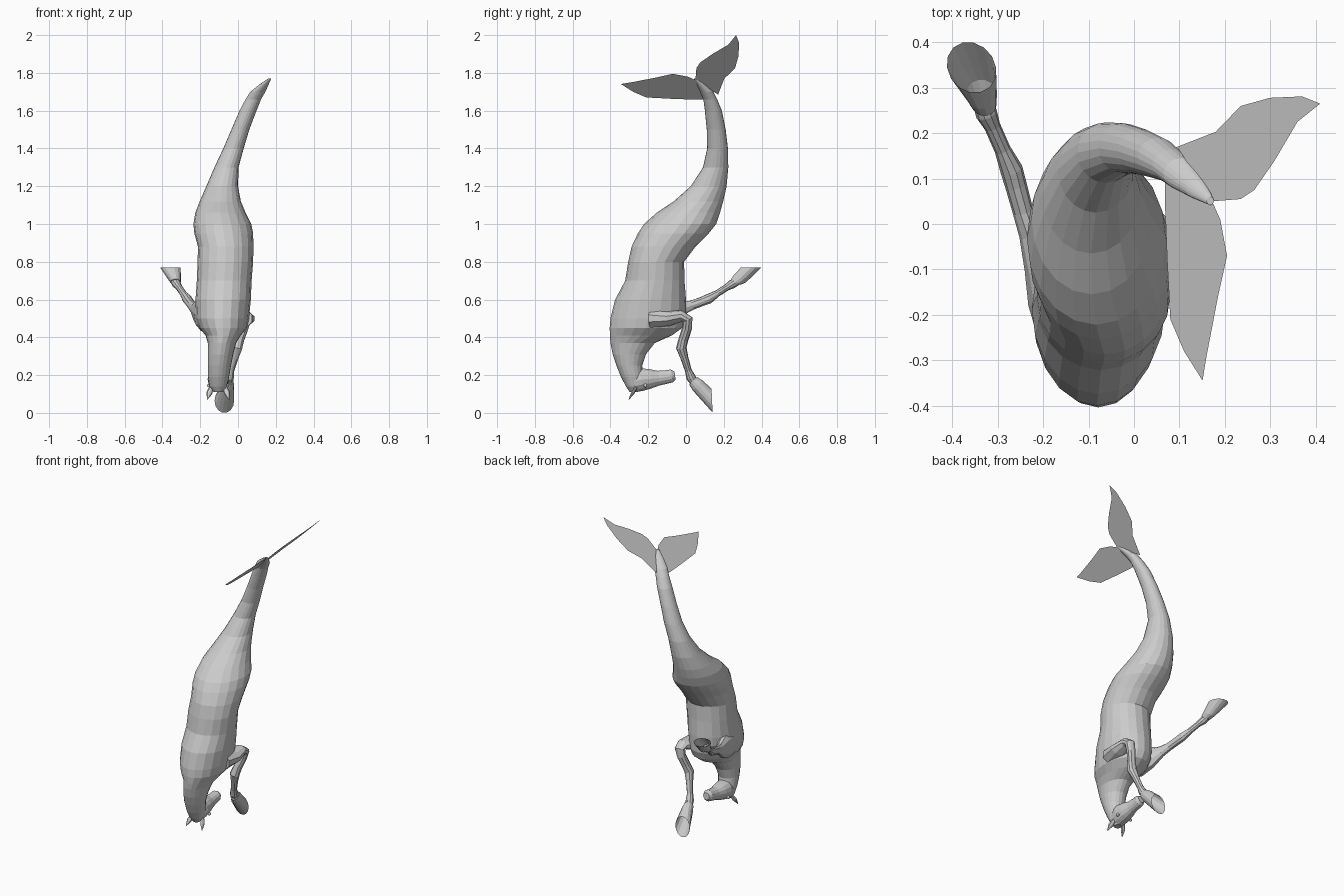
import bpy, bmesh, math
from mathutils import Vector


def finish(name, bm):
    bmesh.ops.remove_doubles(bm, verts=bm.verts, dist=1e-5)
    bmesh.ops.recalc_face_normals(bm, faces=bm.faces)
    me = bpy.data.meshes.new(name)
    bm.to_mesh(me)
    bm.free()
    ob = bpy.data.objects.new(name, me)
    bpy.context.collection.objects.link(ob)
    return ob


def ring(center, u, v, n):
    return [center + u * math.cos(2 * math.pi * i / n) + v * math.sin(2 * math.pi * i / n)
            for i in range(n)]


def loft(name, rings, cap_start=True, cap_end=True):
    bm = bmesh.new()
    rows = [[bm.verts.new(p) for p in r] for r in rings]
    n = len(rows[0])
    for a, b in zip(rows, rows[1:]):
        for i in range(n):
            bm.faces.new((a[i], a[(i + 1) % n], b[(i + 1) % n], b[i]))
    if cap_start:
        bm.faces.new(rows[0])
    if cap_end:
        bm.faces.new(rows[-1])
    return finish(name, bm)


def tube_rings(path, n, ref):
    """Rings square to a path of (x, y, z, side radius, other radius)."""
    pts = [Vector(p[:3]) for p in path]
    out = []
    for i, p in enumerate(path):
        t = (pts[min(i + 1, len(pts) - 1)] - pts[max(i - 1, 0)]).normalized()
        side = t.cross(Vector(ref)).normalized()
        out.append(ring(pts[i], side * p[3], side.cross(t) * p[-1], n))
    return out


# Body, tail and neck: level sections (z, x min, x max, y min, y max)
sections = [
    (1.77, .160, .176, .042, .060), (1.74, .115, .163, .055, .100),
    (1.70, .065, .145, .075, .145), (1.66, .040, .122, .092, .165),
    (1.60, .008, .098, .100, .190), (1.50, -.035, .060, .110, .210),
    (1.40, -.078, .030, .112, .222), (1.30, -.125, .003, .090, .224),
    (1.20, -.168, .000, .025, .215), (1.12, -.203, .015, -.065, .197),
    (1.06, -.226, .040, -.155, .180), (1.00, -.236, .070, -.222, .160),
    (.95, -.231, .080, -.255, .120), (.88, -.212, .082, -.288, .050),
    (.80, -.214, .080, -.306, -.010), (.70, -.218, .072, -.322, -.008),
    (.60, -.225, .068, -.375, .000), (.50, -.222, .058, -.400, .000),
    (.45, -.205, .048, -.404, -.020), (.41, -.172, .015, -.403, -.075),
    (.37, -.160, -.010, -.400, -.165), (.31, -.160, -.025, -.388, -.212),
    (.25, -.160, -.037, -.368, -.232), (.19, -.159, -.047, -.344, -.225),
    (.14, -.150, -.060, -.318, -.235), (.11, -.128, -.082, -.298, -.255)]
loft("body", [ring(Vector(((a + b) / 2, (c + d) / 2, z)), Vector(((b - a) / 2, 0, 0)),
                   Vector((0, (d - c) / 2, 0)), 20) for z, a, b, c, d in sections])

# Head, tucked back under the neck
loft("head", tube_rings([
    (-.105, -.310, .155, .030, .030), (-.105, -.280, .165, .050, .058),
    (-.105, -.235, .177, .056, .062), (-.105, -.190, .180, .050, .053),
    (-.105, -.145, .184, .037, .040), (-.105, -.105, .190, .033, .037),
    (-.105, -.075, .196, .033, .035), (-.105, -.058, .198, .022, .022)], 14, (0, 0, 1)))

# Ears and eyes, mirrored about the head
for side, label in ((-1, "left"), (1, "right")):
    cx = -.105 + side * .035
    loft(label + "_ear", tube_rings([
        (cx, -.265, .135, .012, .008), (cx + side * .012, -.282, .105, .016, .009),
        (cx + side * .022, -.302, .072, .002, .002)], 8, (0, 1, 0)))
    bm = bmesh.new()
    bmesh.ops.create_uvsphere(bm, u_segments=10, v_segments=6, radius=.010)
    bmesh.ops.translate(bm, verts=bm.verts, vec=(-.105 + side * .049, -.215, .145))
    finish(label + "_eye", bm)

# Front legs
loft("left_front_leg", tube_rings([
    (-.150, -.250, .520, .060, .080), (-.178, -.160, .520, .058, .090),
    (-.205, -.090, .535, .038, .070), (-.228, -.020, .552, .026, .035),
    (-.245, .030, .570, .023, .026), (-.260, .085, .590, .024, .025),
    (-.270, .120, .604, .025, .027), (-.290, .165, .632, .018, .018),
    (-.312, .215, .664, .018, .018), (-.325, .243, .681, .024, .024),
    (-.334, .270, .696, .022, .022)], 10, (0, 0, 1)))
loft("right_front_leg", tube_rings([
    (.000, -.180, .500, .060, .080), (.022, -.090, .500, .040, .070),
    (.036, -.020, .512, .030, .040), (.038, .008, .495, .028, .033),
    (.028, .006, .450, .026, .028), (.008, -.013, .390, .026, .026),
    (-.006, -.025, .345, .028, .030), (-.020, -.008, .290, .021, .022),
    (-.038, .012, .225, .018, .019), (-.046, .026, .188, .025, .025),
    (-.052, .045, .160, .022, .022)], 10, (1, 0, 0)))

# Hooves: flared cones with open soles
loft("left_front_hoof", [
    ring(Vector((-.330, .262, .693)), Vector((.027, 0, 0)), Vector((0, .024, -.016)), 14),
    ring(Vector((-.336, .285, .710)), Vector((.034, 0, 0)), Vector((0, .033, -.020)), 14),
    ring(Vector((-.358, .345, .770)), Vector((.054, 0, 0)), Vector((-.008, .056, 0)), 14)],
    True, False)
loft("right_front_hoof", [
    ring(Vector((-.050, .038, .170)), Vector((.026, 0, 0)), Vector((0, .022, .020)), 14),
    ring(Vector((-.055, .062, .145)), Vector((.034, 0, 0)), Vector((0, .026, .028)), 14),
    ring(Vector((-.072, .138, .065)), Vector((.052, 0, 0)), Vector((0, -.003, .065)), 14)],
    True, False)

# Tail flukes: thin sheets lying in one slanted plane
flukes = {
    "upper_fluke": [(.095, .170), (.180, .203), (.235, .260), (.300, .278), (.370, .281),
                    (.410, .265), (.360, .225), (.310, .140), (.265, .075), (.235, .055),
                    (.172, .050)],
    "lower_fluke": [(.068, .150), (.068, .050), (.073, -.080), (.080, -.210), (.110, -.280),
                    (.151, -.345), (.160, -.290), (.185, -.160), (.205, -.070), (.190, .010),
                    (.172, .050)]}
for name, outline in flukes.items():
    bm = bmesh.new()
    bm.faces.new([bm.verts.new((x, y, x + 1.59)) for x, y in outline])
    finish(name, bm)
